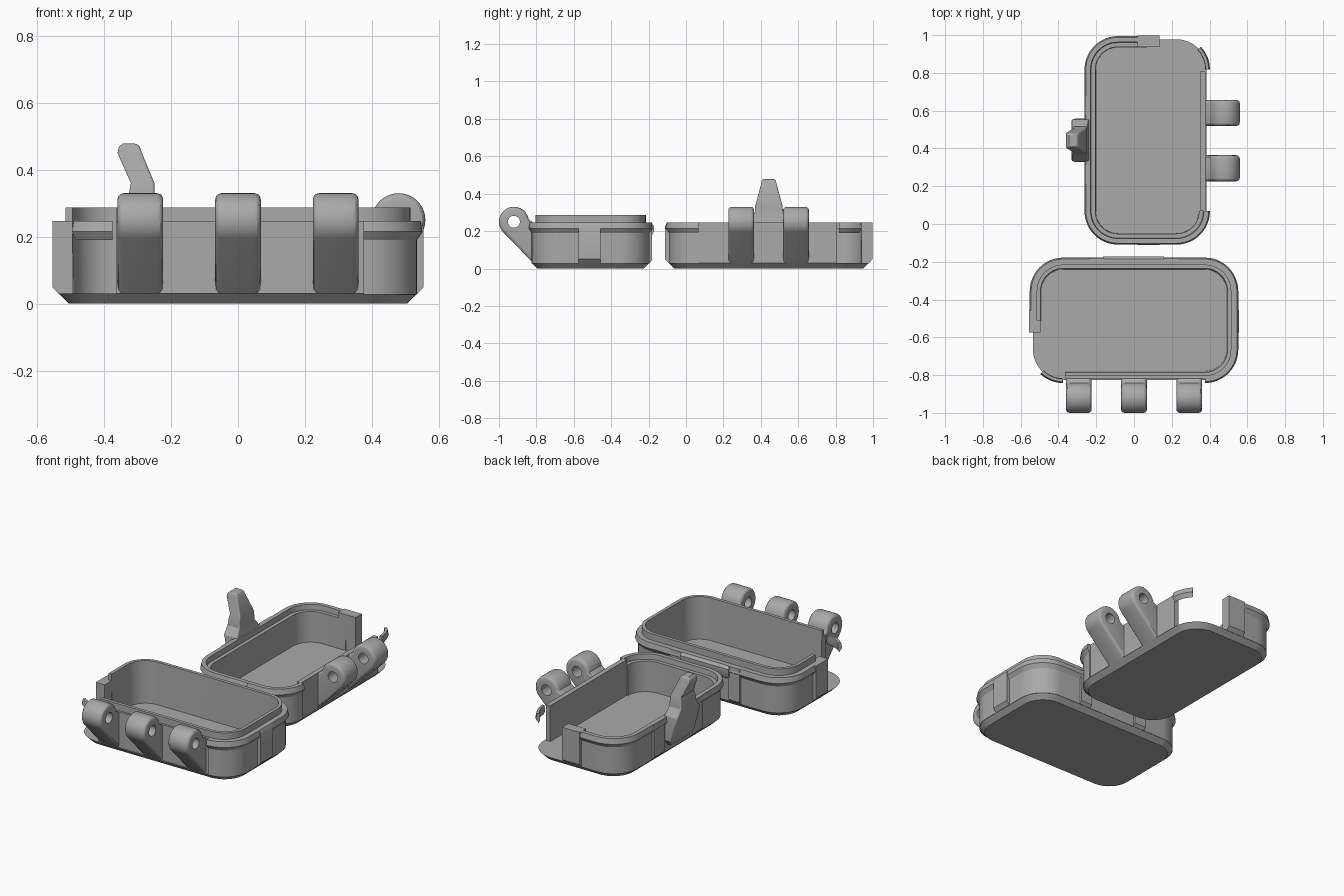
import bpy, bmesh, math

if "Cube" in bpy.data.objects:
    bpy.data.objects.remove(bpy.data.objects["Cube"])

grey = bpy.data.materials.new("plain grey")
grey.diffuse_color = (0.4, 0.4, 0.4, 1)
grey.use_nodes = True
grey.node_tree.nodes["Principled BSDF"].inputs["Base Color"].default_value = grey.diffuse_color


# Each half is built in the same local frame: hinges on -y, open corner at -x -y
def base_place(p):
    return (p[0], p[1] - 0.51, p[2])


def lid_place(p):
    return (0.07 - p[1], 0.443 - p[0], p[2])


def finish(name, bm):
    bmesh.ops.recalc_face_normals(bm, faces=bm.faces)
    me = bpy.data.meshes.new(name)
    bm.to_mesh(me)
    bm.free()
    me.materials.append(grey)
    ob = bpy.data.objects.new(name, me)
    bpy.context.collection.objects.link(ob)
    return ob


def loft(name, rings, place, bevel=0):
    """Skin closed rings of equal length and cap both ends."""
    bm = bmesh.new()
    vs = [[bm.verts.new(place(p)) for p in r] for r in rings]
    n = len(vs[0])
    for a, b in zip(vs, vs[1:]):
        for i in range(n):
            j = (i + 1) % n
            bm.faces.new((a[i], a[j], b[j], b[i]))
    bm.faces.new(vs[0])
    bm.faces.new(vs[-1])
    ob = finish(name, bm)
    if bevel:
        m = ob.modifiers.new("soft edges", 'BEVEL')
        m.width, m.segments, m.angle_limit = bevel, 3, math.radians(40)
    return ob


def arc(sx, sy, a0, a1, n=12):
    """Corner of the body outline: points with outward normals."""
    out = []
    for i in range(n + 1):
        a = math.radians(a0 + (a1 - a0) * i / n)
        c, s = math.cos(a), math.sin(a)
        out.append((sx * 0.375 + 0.16 * c, sy * 0.155 + 0.16 * s, c, s))
    return out


def sweep(name, path, profile, place):
    """Profile points are (distance inward, height)."""
    loft(name, [[(x - nx * d, y - ny * d, z) for d, z in profile]
                for x, y, nx, ny in path], place)


def along_x(name, prof, x0, x1, place):
    loft(name, [[(x, y, z) for y, z in prof] for x in (x0, x1)], place)


def along_y(name, prof, y0, y1, place):
    loft(name, [[(x, y, z) for x, z in prof] for y in (y0, y1)], place)


def hinge(name, x0, x1, place):
    """Pierced knuckle on a slanted strut."""
    n, r, hole = 24, 0.08, 0.032
    ang = [math.radians(-45 + 215 * i / n) for i in range(n + 1)]
    rest = [math.radians(170 + 145 * i / 12) for i in range(1, 12)]
    outer = [(r * math.cos(a), r * math.sin(a)) for a in ang] + [(-0.11, -0.01), (-0.11, -0.228)]
    inner = [(hole * math.cos(a), hole * math.sin(a)) for a in ang + rest]
    bm = bmesh.new()
    caps, rim = [], []
    for x in (x0, x1):
        o, h = ([bm.verts.new(place((x, -0.41 - s, 0.25 + z))) for s, z in ring]
                for ring in (outer, inner))
        for i in range(n):
            bm.faces.new((o[i], o[i + 1], h[i + 1], h[i]))
        bm.faces.new([o[n], o[n + 1], o[n + 2], o[0], h[0]] + h[:n - 1:-1])
        caps.append((o, h))
    for k in (0, 1):
        a, b = caps[0][k], caps[1][k]
        for i in range(len(a)):
            j = (i + 1) % len(a)
            bm.faces.new((a[i], a[j], b[j], b[i]))
    for o, h in caps:
        rim += [bm.edges.get((o[i], o[(i + 1) % len(o)])) for i in range(len(o))]
    bmesh.ops.recalc_face_normals(bm, faces=bm.faces)
    bmesh.ops.bevel(bm, geom=rim, offset=0.018, segments=3, profile=0.5, affect='EDGES')
    finish(name, bm)


outline = arc(1, -1, 270, 360) + arc(1, 1, 0, 90) + arc(-1, 1, 90, 180) + arc(-1, -1, 180, 270)
wall_path = outline[:39] + [(-0.535, 0.0, -1, 0)]
hinge_path = [(-0.365, -0.315, 0, -1), (0.375, -0.315, 0, -1)]
flare = [(0, 0.19), (-0.017, 0.215), (-0.01, 0.247)]

# Wall tops: the base has a raised lip, the lid a recessed ledge
tops = {
    "base": [(0.02, 0.247), (0.02, 0.287), (0.04, 0.287), (0.045, 0.028)],
    "lid": [(0.015, 0.247), (0.018, 0.215), (0.04, 0.215), (0.043, 0.028)],
}
hinge_tops = {
    "base": tops["base"],
    "lid": [(0.036, 0.247), (0.036, 0.028)],
}

for half, place in (("base", base_place), ("lid", lid_place)):
    # Floor slab with chamfered underside
    loft(half + "_floor", [[(x - nx * d, y - ny * d, z) for x, y, nx, ny in outline]
                           for d, z in ((0.03, 0), (0, 0.03))], place)
    # Walls
    sweep(half + "_wall", wall_path, [(0, 0.028)] + flare + tops[half], place)
    sweep(half + "_hinge_wall", hinge_path,
          [(0.007, 0.028), (0.007, 0.247)] + hinge_tops[half], place)
    # Rim sliver curling into the open corner
    sweep(half + "_rim_end", arc(-1, -1, 270, 227, 6),
          flare + [(0.006, 0.247), (0.008, 0.21)], place)
    # End post and end pad
    along_y(half + "_end_post", [(-0.495, 0.028), (-0.535, 0.028), (-0.555, 0.05),
                                 (-0.555, 0.247), (-0.495, 0.247)], -0.065, 0.052, place)
    along_y(half + "_end_pad", [(0.52, 0.028), (0.535, 0.028), (0.555, 0.05),
                                (0.555, 0.225), (0.545, 0.247), (0.52, 0.247)],
            -0.065, 0.052, place)
    # Ribs framing the latch
    inner = 0.16 if half == "base" else 0.13
    for side, s in (("left", -1), ("right", 1)):
        along_x(half + "_rib_" + side, [(0.30, 0.028), (0.315, 0.028), (0.329, 0.045),
                                        (0.329, 0.247), (0.30, 0.247)],
                s * inner, s * 0.235, place)

# Catch ridge on the base
along_x("catch_ridge", [(0.31, 0.16), (0.325, 0.17), (0.338, 0.20), (0.338, 0.23),
                        (0.325, 0.245), (0.31, 0.245)], -0.165, 0.16, base_place)

# Hinge knuckles
for i, c in enumerate((-0.292, 0.0, 0.292)):
    hinge("base_hinge_%d" % (i + 1), c - 0.068, c + 0.068, base_place)
for i, c in enumerate((-0.145, 0.148)):
    hinge("lid_hinge_%d" % (i + 1), c - 0.069, c + 0.069, lid_place)

# Latch lever: (height, inner y, outer y, half width)
latch = [(0.06, 0.30, 0.335, 0.08), (0.10, 0.30, 0.36, 0.112), (0.20, 0.30, 0.385, 0.115),
         (0.25, 0.31, 0.40, 0.11), (0.295, 0.318, 0.40, 0.076), (0.335, 0.32, 0.395, 0.073),
         (0.36, 0.32, 0.39, 0.066), (0.45, 0.357, 0.43, 0.042), (0.468, 0.363, 0.427, 0.038),
         (0.478, 0.372, 0.415, 0.033)]
loft("latch_lever", [[(-w, a, z), (w, a, z), (w, b, z), (-w, b, z)] for z, a, b, w in latch],
     lid_place, 0.006)

# Smooth curves, keep edges sharp
bpy.ops.object.select_all(action='SELECT')
bpy.context.view_layer.objects.active = bpy.context.selected_objects[0]
bpy.ops.object.shade_smooth_by_angle(angle=math.radians(30))
